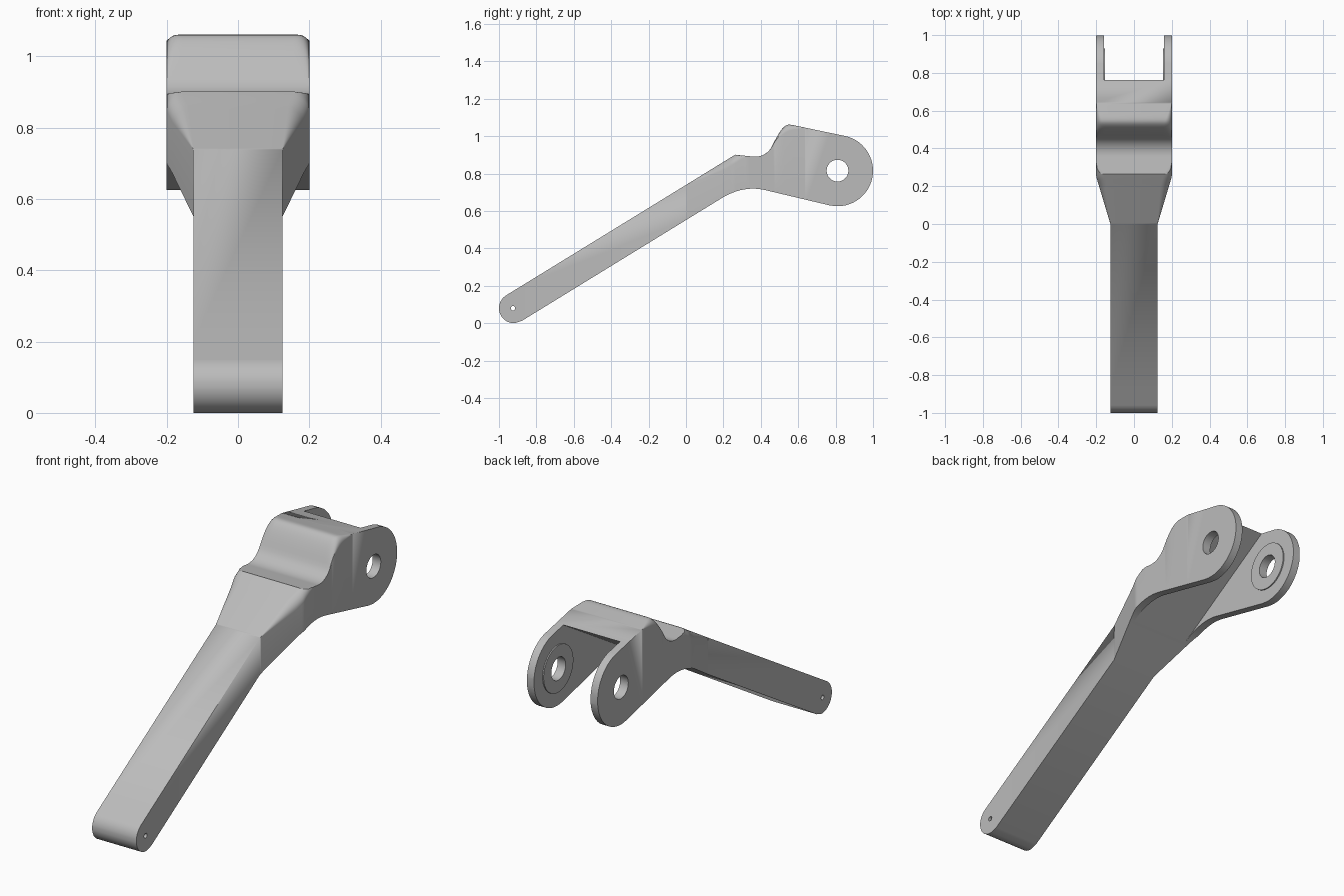
import bpy, bmesh, math
from mathutils import Matrix

cube = bpy.data.objects.get("Cube")
if cube:
    bpy.data.objects.remove(cube, do_unlink=True)

metal = bpy.data.materials.new("grey_metal")
metal.use_nodes = True
grey = (0.5, 0.5, 0.5, 1)
metal.diffuse_color = grey
metal.node_tree.nodes["Principled BSDF"].inputs["Base Color"].default_value = grey

TIP_Y, TIP_Z, TIP_R = -0.92, 0.08, 0.08      # rounded end of the arm
EYE_Y, EYE_Z, EYE_R = 0.81, 0.815, 0.19      # rounded end of the lugs
SLOPE = 0.614


def smooth_min(a, b, k):
    h = max(k - abs(a - b), 0) / k
    return min(a, b) - h * h * k / 4


def ramp(y, a, b):
    return min(max((y - a) / (b - a), 0), 1)


def arc(y, cy, r):
    return math.sqrt(max(r * r - (y - cy) ** 2, 0))


# Side outline: upper and lower edge
def top(y):
    if y < -0.962:
        return TIP_Z + arc(y, TIP_Y, TIP_R)
    if y > 0.849:
        return EYE_Z + arc(y, EYE_Y, EYE_R)
    return smooth_min(0.739 + SLOPE * y, 1.179 - 0.21 * y, 0.03)


def bottom(y):
    if y < -0.878:
        return TIP_Z - arc(y, TIP_Y, TIP_R)
    if y > 0.766:
        return EYE_Z - arc(y, EYE_Y, EYE_R)
    return smooth_min(0.551 + SLOPE * y, 0.8116 - 0.237 * y, 0.1)


# Cross groove that trims the top after the shoulders are rounded
def trim(y, z):
    if y < 0.265 or y > 0.6:
        return z
    if y < 0.37:
        return min(z, 0.9 - 0.1 * (y - 0.265))
    if y < 0.46:
        g = 0.99 - arc(y, 0.37, 0.1)
    else:
        g = 0.9464 + 2 * (y - 0.46)
    return min(z, g) if y < 0.4 else smooth_min(z, g, 0.06)


def section(y):
    half = 0.125 + 0.075 * ramp(y, 0, 0.25)
    r = 0.045 * ramp(y, 0, 0.2) * (1 - ramp(y, 0.52, 0.64))
    right = [(half, bottom(y))]
    for i in range(8):
        a = math.radians(90) * i / 7
        z = top(y) - r + r * math.sin(a)
        right.append((half - r + r * math.cos(a), trim(y, z)))
    return right + [(-x, z) for x, z in reversed(right)]


def make_object(name, bm):
    bmesh.ops.recalc_face_normals(bm, faces=bm.faces[:])
    mesh = bpy.data.meshes.new(name)
    bm.to_mesh(mesh)
    bm.free()
    mesh.materials.append(metal)
    obj = bpy.data.objects.new(name, mesh)
    bpy.context.collection.objects.link(obj)
    return obj


# Lever body lofted along y
stations = {-0.962, -0.878, 0.0, 0.766, 0.849}
for i in range(1, 17):
    a = math.radians(100) * i / 17
    stations.add(TIP_Y - TIP_R * math.cos(a))
    stations.add(EYE_Y + EYE_R * math.cos(a))
for i in range(65):
    stations.add(0.005 + 0.01 * i)
stations.add(0.2651)
stations.add(0.2649)

bm = bmesh.new()
rings = [[bm.verts.new((x, y, z)) for x, z in section(y)] for y in sorted(stations)]
for r0, r1 in zip(rings, rings[1:]):
    n = len(r0)
    for i in range(n):
        j = (i + 1) % n
        bm.faces.new((r0[i], r0[j], r1[j], r1[i]))
bm.faces.new(rings[0])
bm.faces.new(rings[-1])
bmesh.ops.remove_doubles(bm, verts=bm.verts[:], dist=0.00005)
bmesh.ops.triangulate(bm, faces=[f for f in bm.faces if len(f.verts) > 3])
body = make_object("lever_body", bm)


def cylinder(name, y, z, r, x0, x1, sides=64):
    bm = bmesh.new()
    m = Matrix.Translation(((x0 + x1) / 2, y, z)) @ Matrix.Rotation(math.pi / 2, 4, 'Y')
    bmesh.ops.create_cone(bm, cap_ends=True, segments=sides, radius1=r, radius2=r,
                          depth=abs(x1 - x0), matrix=m)
    return make_object(name, bm)


def combine(tool, operation):
    tool.hide_render = True
    mod = body.modifiers.new(tool.name, 'BOOLEAN')
    mod.operation = operation
    mod.solver = 'EXACT'
    mod.object = tool
    bpy.context.view_layer.objects.active = body
    bpy.ops.object.modifier_apply(modifier=mod.name)
    bpy.data.objects.remove(tool, do_unlink=True)


# Fork slot: the arm's underside continues up between the lugs
bm = bmesh.new()
line = [(y, 0.551 + SLOPE * y) for y in (0.19, 1.1)]
outline = line + [(1.1, 0.4), (0.19, 0.4)]
left, right = ([bm.verts.new((x, y, z)) for y, z in outline] for x in (-0.16, 0.16))
bm.faces.new(left)
bm.faces.new(right)
for i in range(4):
    j = (i + 1) % 4
    bm.faces.new((left[i], left[j], right[j], right[i]))
combine(make_object("fork_slot", bm), 'DIFFERENCE')

# Raised bosses inside the lugs, pivot hole and pin hole
for s in (-1, 1):
    combine(cylinder("lug_boss", EYE_Y, EYE_Z, 0.12, s * 0.154, s * 0.18), 'UNION')
combine(cylinder("pivot_hole", EYE_Y, EYE_Z, 0.058, -0.3, 0.3), 'DIFFERENCE')
combine(cylinder("pin_hole", -0.925, TIP_Z, 0.012, -0.3, 0.3, 24), 'DIFFERENCE')

bpy.ops.object.select_all(action='DESELECT')
body.select_set(True)
bpy.context.view_layer.objects.active = body
bpy.ops.object.shade_smooth_by_angle(angle=math.radians(28))
